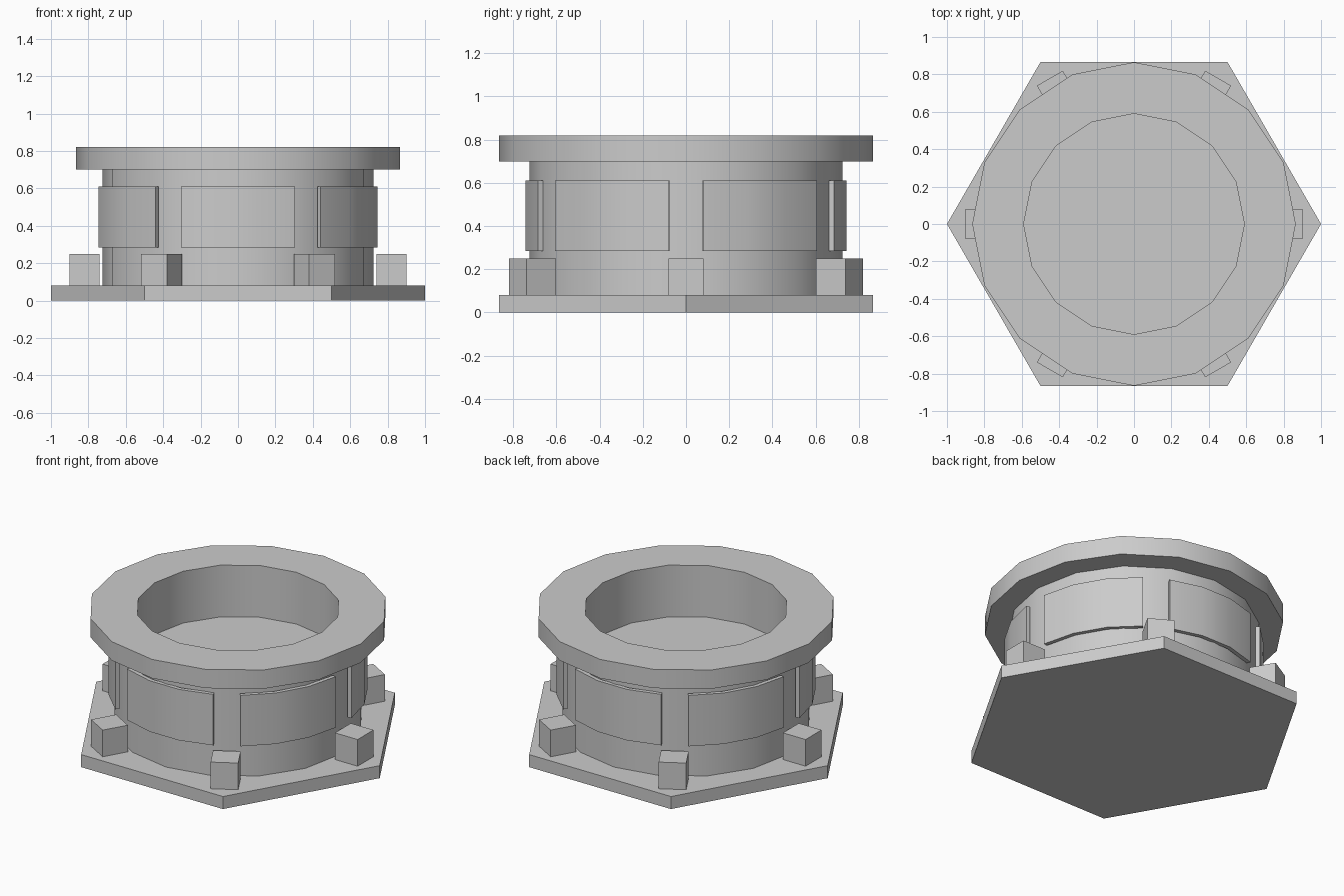
import bpy
import bmesh
from math import cos, sin, radians, pi
from mathutils import Matrix

cube = bpy.data.objects.get("Cube")
if cube:
    bpy.data.objects.remove(cube, do_unlink=True)

GREY = (0.6, 0.6, 0.6, 1.0)
grey = bpy.data.materials.new("plain_grey")
grey.use_nodes = True
grey.diffuse_color = GREY
for node in grey.node_tree.nodes:
    if node.type == 'BSDF_PRINCIPLED':
        node.inputs["Base Color"].default_value = GREY


def finish(name, bm):
    """Turn a bmesh into a named grey object, smooth with sharp corners."""
    bmesh.ops.recalc_face_normals(bm, faces=bm.faces)
    mesh = bpy.data.meshes.new(name)
    bm.to_mesh(mesh)
    bm.free()
    mesh.materials.append(grey)
    obj = bpy.data.objects.new(name, mesh)
    bpy.context.collection.objects.link(obj)
    bpy.ops.object.select_all(action='DESELECT')
    obj.select_set(True)
    bpy.context.view_layer.objects.active = obj
    bpy.ops.object.shade_smooth_by_angle(angle=radians(30))
    return obj


def lathe(name, profile, sides, closed=False):
    """Revolve (radius, height) points; open profiles get flat end caps."""
    bm = bmesh.new()
    rings = [[bm.verts.new((r * cos(2 * pi * i / sides), r * sin(2 * pi * i / sides), z))
              for i in range(sides)] for r, z in profile]
    pairs = list(zip(rings, rings[1:]))
    if closed:
        pairs.append((rings[-1], rings[0]))
    else:
        bm.faces.new(rings[0])
        bm.faces.new(rings[-1])
    for a, b in pairs:
        for i in range(sides):
            j = (i + 1) % sides
            bm.faces.new((a[i], a[j], b[j], b[i]))
    return finish(name, bm)


def arc_panel(name, centre, half, inner, outer, low, high, steps):
    """Curved plate wrapped around part of the body."""
    bm = bmesh.new()
    sections = []
    for i in range(steps + 1):
        a = centre - half + 2 * half * i / steps
        sections.append([bm.verts.new((r * cos(a), r * sin(a), z))
                         for r, z in ((inner, low), (outer, low), (outer, high), (inner, high))])
    bm.faces.new(sections[0])
    bm.faces.new(sections[-1])
    for a, b in zip(sections, sections[1:]):
        for k in range(4):
            n = (k + 1) % 4
            bm.faces.new((a[k], a[n], b[n], b[k]))
    return finish(name, bm)


def block(name, angle, distance, size, low, high):
    """Box turned to face outward from the centre."""
    bm = bmesh.new()
    place = (Matrix.Rotation(angle, 4, 'Z')
             @ Matrix.Translation((distance, 0, (low + high) / 2))
             @ Matrix.Diagonal((size, size, high - low, 1)))
    bmesh.ops.create_cube(bm, size=1, matrix=place)
    return finish(name, bm)


# Hexagonal base plate
lathe("base_plate", [(1, 0), (1, 0.08)], 6)

# Cup-shaped body with a raised floor inside
lathe("body", [(0.725, 0.08), (0.725, 0.70), (0.59, 0.70), (0.59, 0.49)], 16)

# Wide flat rim
lathe("top_rim", [(0.865, 0.70), (0.865, 0.82), (0.59, 0.82), (0.59, 0.70)], 16, closed=True)

# Six side panels between the corners, six blocks at the corners
for i in range(6):
    turn = radians(60 * i)
    arc_panel(f"side_panel_{i + 1}", turn + radians(30), radians(24),
              0.725, 0.75, 0.285, 0.61, 3)
    block(f"corner_block_{i + 1}", turn, 0.82, 0.16, 0.08, 0.25)
